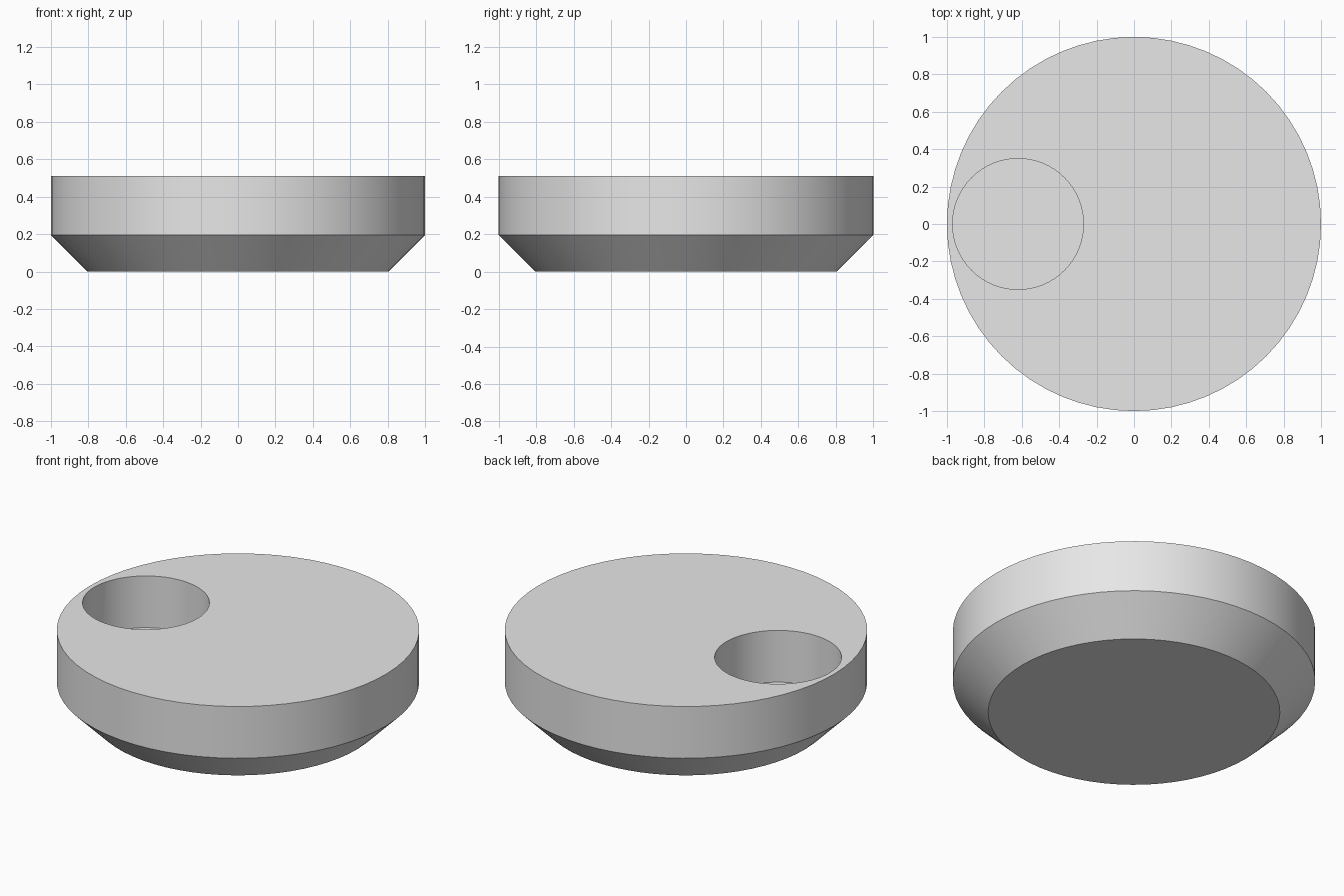
import bpy
import bmesh
import math

if "Cube" in bpy.data.objects:
    bpy.data.objects.remove(bpy.data.objects["Cube"], do_unlink=True)

SEGMENTS = 64
HEIGHT = 0.51
SHOULDER = 0.195      # top of the chamfer, also the pocket floor
BASE_RADIUS = 0.805

grey = bpy.data.materials.new("light_grey")
grey.use_nodes = True
colour = (0.8, 0.8, 0.8, 1)
grey.diffuse_color = colour
grey.node_tree.nodes["Principled BSDF"].inputs["Base Color"].default_value = colour


def lathe(name, profile, centre_x=0):
    """Closed solid of revolution from (radius, z) pairs, bottom to top."""
    bm = bmesh.new()
    rings = []
    for radius, z in profile:
        rings.append([
            bm.verts.new((centre_x + radius * math.cos(a), radius * math.sin(a), z))
            for a in (math.tau * i / SEGMENTS for i in range(SEGMENTS))])
    for low, high in zip(rings, rings[1:]):
        for i in range(SEGMENTS):
            j = (i + 1) % SEGMENTS
            bm.faces.new((low[i], low[j], high[j], high[i]))
    bm.faces.new(rings[0][::-1])
    bm.faces.new(rings[-1])
    mesh = bpy.data.meshes.new(name)
    bm.to_mesh(mesh)
    bm.free()
    mesh.materials.append(grey)
    obj = bpy.data.objects.new(name, mesh)
    bpy.context.collection.objects.link(obj)
    return obj


# Disc with a chamfered underside
disc = lathe("chamfered_disc", [(BASE_RADIUS, 0), (1, SHOULDER), (1, HEIGHT)])

# Round off-centre pocket sunk into the top
cutter = lathe("pocket_cutter", [(0.35, SHOULDER), (0.35, HEIGHT + 0.2)], centre_x=-0.62)
cutter.hide_render = True

pocket = disc.modifiers.new("pocket", "BOOLEAN")
pocket.operation = "DIFFERENCE"
pocket.solver = "EXACT"
pocket.object = cutter

bpy.ops.object.select_all(action="DESELECT")
disc.select_set(True)
bpy.context.view_layer.objects.active = disc
bpy.ops.object.modifier_apply(modifier=pocket.name)
bpy.data.objects.remove(cutter, do_unlink=True)

# Smooth round walls, crisp rims
bpy.ops.object.shade_smooth_by_angle(angle=math.radians(30))
